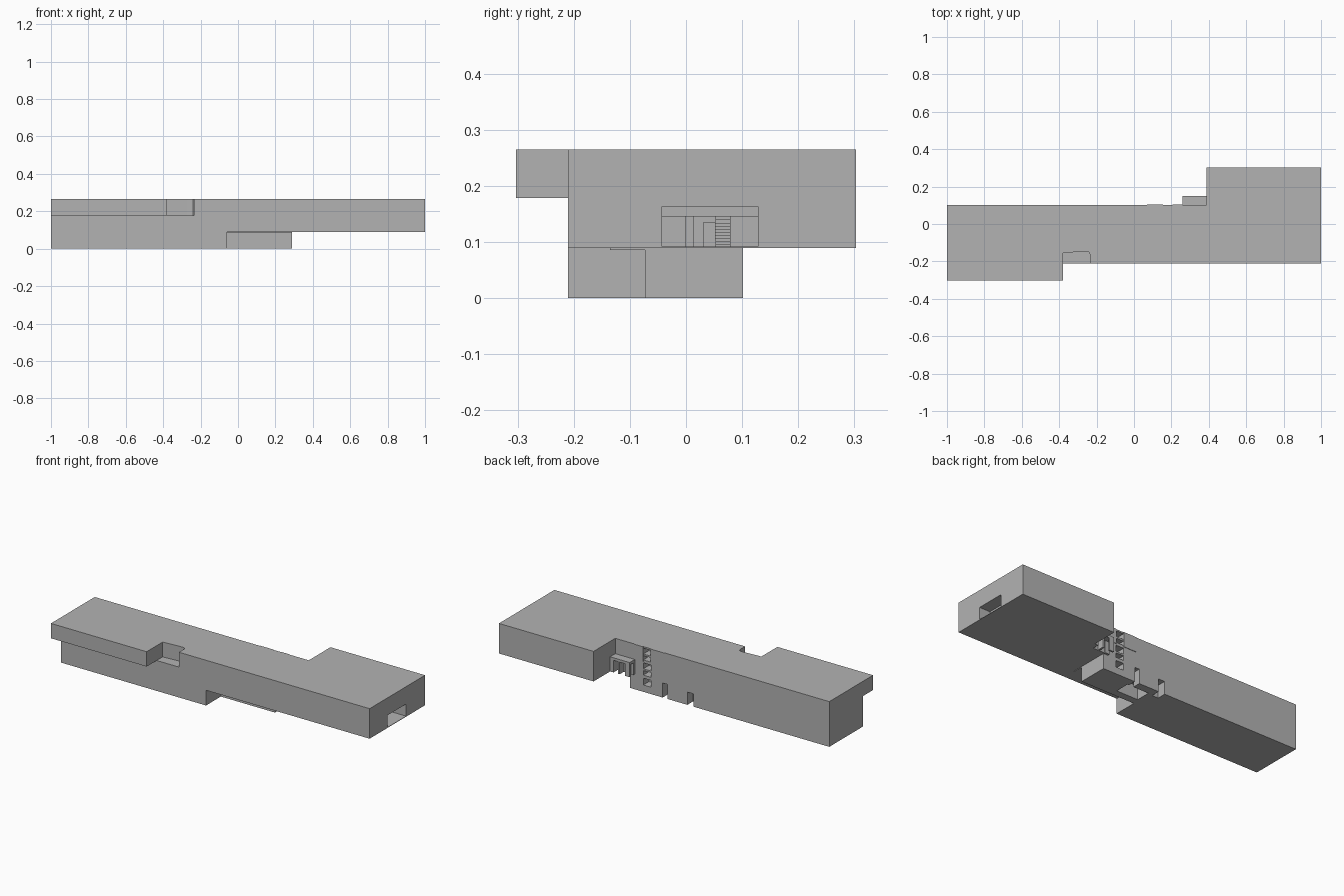
import bpy, bmesh

if "Cube" in bpy.data.objects:
    bpy.data.objects.remove(bpy.data.objects["Cube"])

grey = bpy.data.materials.new("concrete_grey")
grey.diffuse_color = (0.45, 0.45, 0.45, 1)
grey.use_nodes = True
grey.node_tree.nodes["Principled BSDF"].inputs["Base Color"].default_value = grey.diffuse_color


def prism(name, outline, z0, z1):
    """Extrude a plan outline from z0 to z1."""
    bm = bmesh.new()
    face = bm.faces.new([bm.verts.new((x, y, z0)) for x, y in outline])
    top = bmesh.ops.extrude_face_region(bm, geom=[face])["geom"]
    for v in top:
        if isinstance(v, bmesh.types.BMVert):
            v.co.z = z1
    bmesh.ops.recalc_face_normals(bm, faces=bm.faces)
    mesh = bpy.data.meshes.new(name)
    bm.to_mesh(mesh)
    bm.free()
    mesh.materials.append(grey)
    obj = bpy.data.objects.new(name, mesh)
    bpy.context.collection.objects.link(obj)
    return obj


def box(name, x0, x1, y0, y1, z0, z1):
    return prism(name, [(x0, y0), (x1, y0), (x1, y1), (x0, y1)], z0, z1)


def cut(obj, *bounds):
    """Cut a box-shaped opening and discard the cutter."""
    cutter = box("cutter", *bounds)
    mod = obj.modifiers.new("opening", 'BOOLEAN')
    mod.operation, mod.solver, mod.object = 'DIFFERENCE', 'EXACT', cutter
    bpy.context.view_layer.objects.active = obj
    bpy.ops.object.modifier_apply(modifier=mod.name)
    bpy.data.objects.remove(cutter)


# Three storeys with different footprints
back = [(1, -.21), (1, .303), (.387, .303), (.387, .102), (-1, .102)]
ground = prism("ground_floor", [(-1, -.21), (-.06, -.21), (-.06, -.073),
                                (.29, -.073), (.29, .102), (-1, .102)], 0, .089)
middle = prism("middle_floor", [(-1, -.21)] + back, .089, .178)
upper = prism("upper_floor", [(-1, -.303), (-.38, -.303), (-.38, -.155),
                              (-.27, -.147), (-.25, -.147), (-.24, -.152),
                              (-.236, -.162), (-.236, -.21)] + back, .178, .265)

# Back doors and the entrance hall, open underneath
cut(ground, .05, .08, .03, .2, -.05, .085)
cut(ground, -.05, .09, -.03, .055, -.05, .08)
cut(ground, -.12, -.08, .05, .2, -.05, .075)

# Column of stair windows on the back wall
cut(ground, .155, .205, .05, .2, .04, .08)
cut(middle, .155, .205, .05, .2, .098, .125)
cut(middle, .155, .205, .05, .2, .135, .17)
cut(upper, .155, .205, .05, .2, .187, .212)
cut(upper, .155, .205, .05, .2, .222, .256)

# Thin cladding panels either side of the stair windows
for i, (x0, x1) in enumerate([(.07, .155), (.205, .26)]):
    box(f"cladding_panel_{i}", x0, x1, .1, .105, .178, .265)

# Lobby in the right-hand end, with its fittings
cut(middle, .7, 1.1, -.043, .128, .092, .163)
box("lobby_lintel", .9, .93, -.043, .128, .145, .163)
box("lobby_post", .85, .87, -.002, .013, .091, .146)
box("lobby_desk", .78, .86, .03, .053, .091, .135)
for i in range(13):
    box(f"lobby_stair_{i}", .70, .88 - i * .013, .053, .079,
        .091 + i * .0054, .0964 + i * .0054)

# Porch box in the back corner
porch = box("corner_porch", .26, .387, .102, .15, .089, .175)
cut(porch, .29, .325, .11, .2, .08, .16)
cut(porch, .335, .365, .11, .2, .08, .16)
cut(porch, .2, .3, .115, .14, .08, .16)

# Thin soffit under the front overhang
box("soffit", -.06, .29, -.135, -.073, .086, .089)
